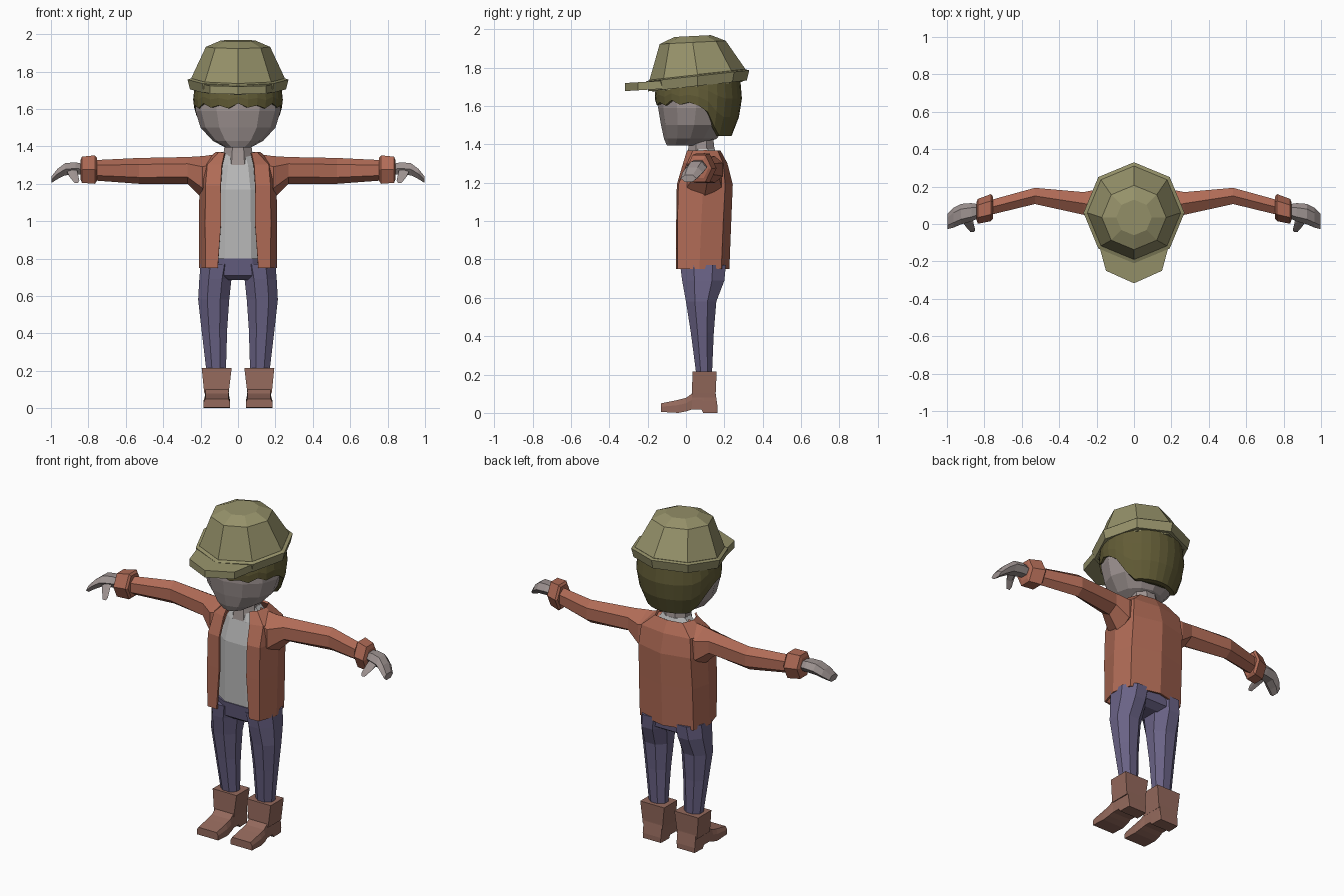
import bpy, bmesh, math
from mathutils import Vector


def material(name, r, g, b):
    m = bpy.data.materials.new(name)
    lin = [((c / 255 + 0.055) / 1.055) ** 2.4 for c in (r, g, b)]
    m.diffuse_color = (*lin, 1)
    return m


OLIVE = material("olive cloth", 150, 146, 106)
HAIR = material("dark olive hair", 98, 92, 54)
SKIN = material("grey skin", 158, 147, 145)
RUST = material("rust jacket", 176, 107, 86)
SHIRT = material("light grey shirt", 186, 186, 186)
DENIM = material("purple denim", 106, 99, 134)
BOOT = material("brown leather", 148, 105, 92)


def loft(name, rings, mat, closed=True, caps=True, mirror=False, thick=0):
    """Skin a list of equal-length point rings."""
    bm = bmesh.new()
    rows = [[bm.verts.new(p) for p in ring] for ring in rings]
    n = len(rows[0])
    for a, b in zip(rows, rows[1:]):
        for i in range(n if closed else n - 1):
            j = (i + 1) % n
            bm.faces.new((a[i], a[j], b[j], b[i]))
    if caps and closed:
        bm.faces.new(rows[0][::-1])
        bm.faces.new(rows[-1])
    bmesh.ops.recalc_face_normals(bm, faces=bm.faces)
    me = bpy.data.meshes.new(name)
    bm.to_mesh(me)
    bm.free()
    me.materials.append(mat)
    ob = bpy.data.objects.new(name, me)
    bpy.context.collection.objects.link(ob)
    if mirror:
        ob.modifiers.new("mirror", 'MIRROR').use_clip = True
    if thick:
        s = ob.modifiers.new("thickness", 'SOLIDIFY')
        s.thickness, s.offset = thick, 0
    return ob


def oval(n, u0, u1, v0, v1, half=True):
    """Polygon filling the box u0..u1, v0..v1; half turns flats to the sides."""
    k = 1 / math.cos(math.pi / n) if half else 1
    off = 0.5 if half else 0
    out = []
    for i in range(n):
        a = 2 * math.pi * (i + off) / n
        out.append(((u0 + u1) / 2 + k * (u1 - u0) / 2 * math.sin(a),
                    (v0 + v1) / 2 - k * (v1 - v0) / 2 * math.cos(a)))
    return out


def stack_z(sections, n, half=True):
    return [[(x, y, z) for x, y in oval(n, *box, half)] for z, *box in sections]


def stack_x(sections, n, half=True):
    return [[(x, y, z) for y, z in oval(n, *box, half)] for x, *box in sections]


# Cap: octagonal crown and rim, tilted up toward the back
def cap_ring(r, z, cy=0.06, tilt=0.11):
    return [(x, y, z + tilt * (y - cy))
            for x, y in oval(8, -r, r, cy - r, cy + r, False)]


loft("cap_crown", [cap_ring(0.235, 1.70), cap_ring(0.25, 1.765),
                   cap_ring(0.172, 1.932, 0.035, 0.05),
                   cap_ring(0.095, 1.965, 0.035, 0.05)], OLIVE)
loft("cap_rim", [cap_ring(0.2, 1.71), cap_ring(0.257, 1.705), cap_ring(0.27, 1.757),
                 cap_ring(0.235, 1.768)], OLIVE)

# Visor plate
outline = [(-0.185, -0.12), (-0.15, -0.25), (0, -0.317), (0.15, -0.25), (0.185, -0.12), (0, -0.12)]
loft("cap_visor", [[(x, y, z + 0.06 * (y + 0.32)) for x, y in outline]
                   for z in (1.678, 1.72)], OLIVE)

# Head and neck
loft("head", stack_z([(1.395, -0.07, 0.07, -0.10, 0.08), (1.43, -0.135, 0.135, -0.115, 0.16),
                      (1.50, -0.2, 0.2, -0.13, 0.215), (1.59, -0.228, 0.228, -0.145, 0.25),
                      (1.72, -0.225, 0.225, -0.14, 0.25)], 12, False), SKIN)
loft("neck", stack_z([(1.30, -0.085, 0.085, 0.0, 0.16), (1.365, -0.075, 0.075, 0.01, 0.15),
                      (1.45, -0.07, 0.07, 0.02, 0.14)], 8), SKIN)

# Hair: rounded shell with a ragged fringe, low at the nape
COLS = 28
CURVE = [(1.44, 0.18), (1.50, 0.208), (1.56, 0.228), (1.65, 0.24), (1.78, 0.225)]


def hair_radius(z):
    for (z0, r0), (z1, r1) in zip(CURVE, CURVE[1:]):
        if z <= z1:
            return r0 + (r1 - r0) * (z - z0) / (z1 - z0)
    return CURVE[-1][1]


def hairline(i):
    c = math.cos(2 * math.pi * i / COLS)
    if c > -0.1:
        return 1.615 + (0.015, -0.008, 0.004, -0.012)[i % 4]
    return 1.445 + 0.17 * max(0, (c + 0.55) / 0.45)


def hair_row(t, shrink=1.0):
    row = []
    for i in range(COLS):
        a = 2 * math.pi * i / COLS
        z = hairline(i) + t * (1.74 - hairline(i))
        r = hair_radius(z) * shrink
        row.append((r * math.sin(a), 0.065 - r * 0.95 * math.cos(a), z))
    return row


loft("hair", [hair_row(0, 0.86), hair_row(0), hair_row(0.33), hair_row(0.66), hair_row(1)], HAIR)

# Shirt
loft("shirt", stack_z([(0.79, -0.17, 0.17, -0.025, 0.18), (1.17, -0.16, 0.16, -0.03, 0.2),
                       (1.30, -0.13, 0.13, 0.0, 0.18), (1.375, -0.075, 0.075, 0.025, 0.15)], 8), SHIRT)

# Open jacket: half rings from the front opening round to the spine
jacket = [
    (0.75, [(0.108, -0.045), (0.17, -0.04), (0.203, 0.07), (0.175, 0.18), (0, 0.22)]),
    (1.00, [(0.09, -0.045), (0.172, -0.04), (0.203, 0.08), (0.175, 0.19), (0, 0.23)]),
    (1.19, [(0.092, -0.042), (0.17, -0.035), (0.2, 0.09), (0.17, 0.2), (0, 0.238)]),
    (1.30, [(0.085, -0.01), (0.16, 0.01), (0.2, 0.1), (0.16, 0.19), (0, 0.21)]),
    (1.365, [(0.07, 0.01), (0.10, 0.04), (0.115, 0.1), (0.09, 0.16), (0, 0.175)]),
]
loft("jacket_body", [[(x, y, z) for x, y in pts] for z, pts in jacket], RUST,
     closed=False, mirror=True, thick=0.012)

# Sleeves and cuffs
loft("sleeve", stack_x([(0.08, 0.02, 0.17, 1.2, 1.362), (0.19, -0.01, 0.2, 1.12, 1.348),
                        (0.27, 0.04, 0.18, 1.2, 1.343), (0.53, 0.1, 0.2, 1.2, 1.338),
                        (0.80, 0.035, 0.125, 1.22, 1.325)], 6, False), RUST, mirror=True)
loft("cuff", stack_x([(0.755, 0.035, 0.14, 1.215, 1.34), (0.765, 0.025, 0.15, 1.2, 1.352),
                      (0.835, 0.01, 0.125, 1.205, 1.345), (0.842, 0.03, 0.11, 1.225, 1.325)], 6),
     RUST, mirror=True)

# Hands: bent mitten of fingers plus thumb
loft("hand", stack_x([(0.82, 0.04, 0.10, 1.25, 1.305), (0.87, 0.02, 0.105, 1.25, 1.315),
                      (0.925, 0.005, 0.10, 1.245, 1.31), (0.965, -0.012, 0.08, 1.225, 1.28),
                      (0.997, -0.022, 0.05, 1.205, 1.24)], 6), SKIN, mirror=True)
thumb = []
for c, r in (((0.895, 0.04, 1.28), 0.026), ((0.885, 0.0, 1.255), 0.023), ((0.865, -0.035, 1.215), 0.014)):
    thumb.append([Vector(c) + Vector((u, v * 0.5, v * 0.7)) for u, v in oval(5, -r, r, -r, r)])
loft("thumb", thumb, SKIN, mirror=True)

# Trousers
loft("trouser_hips", stack_z([(0.685, -0.1, 0.1, 0.02, 0.15), (0.71, -0.18, 0.18, -0.015, 0.19),
                              (0.80, -0.19, 0.19, -0.03, 0.2)], 8), DENIM)
loft("trouser_leg", stack_z([(0.19, 0.065, 0.168, 0.055, 0.135), (0.42, 0.058, 0.195, 0.025, 0.145),
                             (0.58, 0.047, 0.213, 0.0, 0.158), (0.69, 0.035, 0.207, -0.02, 0.2),
                             (0.77, 0.02, 0.2, -0.03, 0.208)], 8), DENIM, mirror=True)


# Boots: flared shaft and a foot lofted from heel to toe
def box_ring(x0, x1, y0, y1, z):
    return [(x0, y0, z), (x1, y0, z), (x1, y1, z), (x0, y1, z)]


loft("boot_shaft", [box_ring(0.05, 0.18, 0.03, 0.155, 0.08), box_ring(0.047, 0.183, 0.03, 0.155, 0.105),
                    box_ring(0.034, 0.194, 0.035, 0.16, 0.215)], BOOT, mirror=True)
foot = [(0.165, 0.0, 0.03, 0.055), (0.155, 0.0, 0.10, 0.052), (0.09, 0.0, 0.105, 0.05),
        (0.08, 0.018, 0.105, 0.05), (0.03, 0.018, 0.10, 0.05), (0.0, 0.008, 0.078, 0.045),
        (-0.04, 0.0, 0.068, 0.042), (-0.13, 0.005, 0.05, 0.042)]
loft("boot_foot", [[(x0, y, z0), (0.226 - x0, y, z0), (0.226 - x0, y, z0 + 0.6 * (z1 - z0)),
                    (0.174, y, z1), (0.052, y, z1), (x0, y, z0 + 0.6 * (z1 - z0))]
                   for y, z0, z1, x0 in foot], BOOT, mirror=True)
